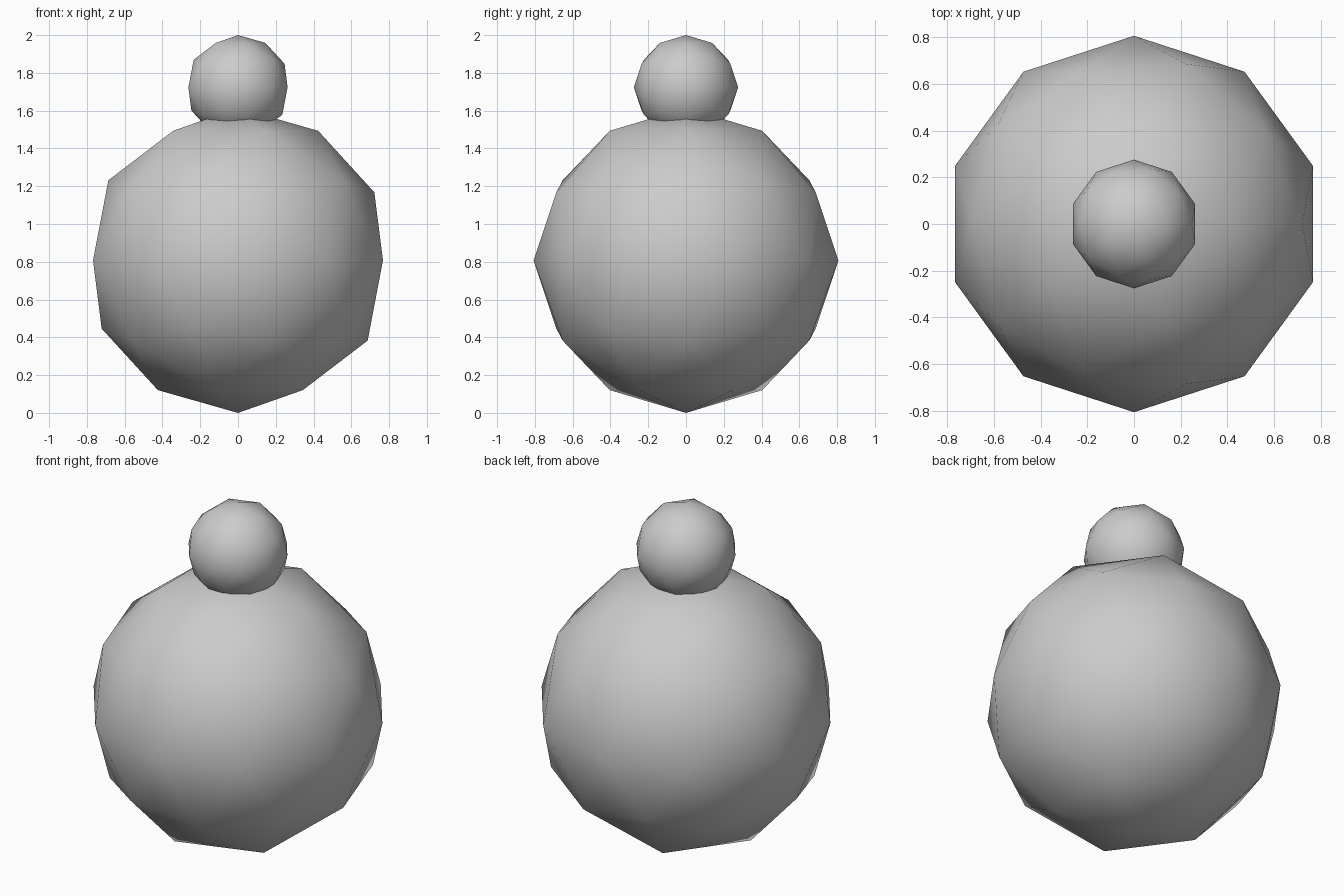
import bpy

# Remove the default cube
cube = bpy.data.objects.get("Cube")
if cube:
    bpy.data.objects.remove(cube, do_unlink=True)

# Single plain grey
GREY = (0.6, 0.6, 0.6, 1.0)
grey = bpy.data.materials.new("plain_grey")
grey.use_nodes = True
grey.diffuse_color = GREY
grey.node_tree.nodes["Principled BSDF"].inputs["Base Color"].default_value = GREY


def ball(name, radius, z):
    """Smooth-shaded low-poly icosphere on the vertical axis."""
    bpy.ops.mesh.primitive_ico_sphere_add(subdivisions=2, radius=radius, location=(0, 0, z))
    obj = bpy.context.object
    obj.name = name
    obj.data.name = name
    obj.data.materials.append(grey)
    bpy.ops.object.shade_smooth()
    return obj


BODY_RADIUS = 0.807
HEAD_RADIUS = 0.276

# Large body resting on the ground, small head sunk slightly into its top
ball("body", BODY_RADIUS, BODY_RADIUS)
ball("head", HEAD_RADIUS, 2 - HEAD_RADIUS)
